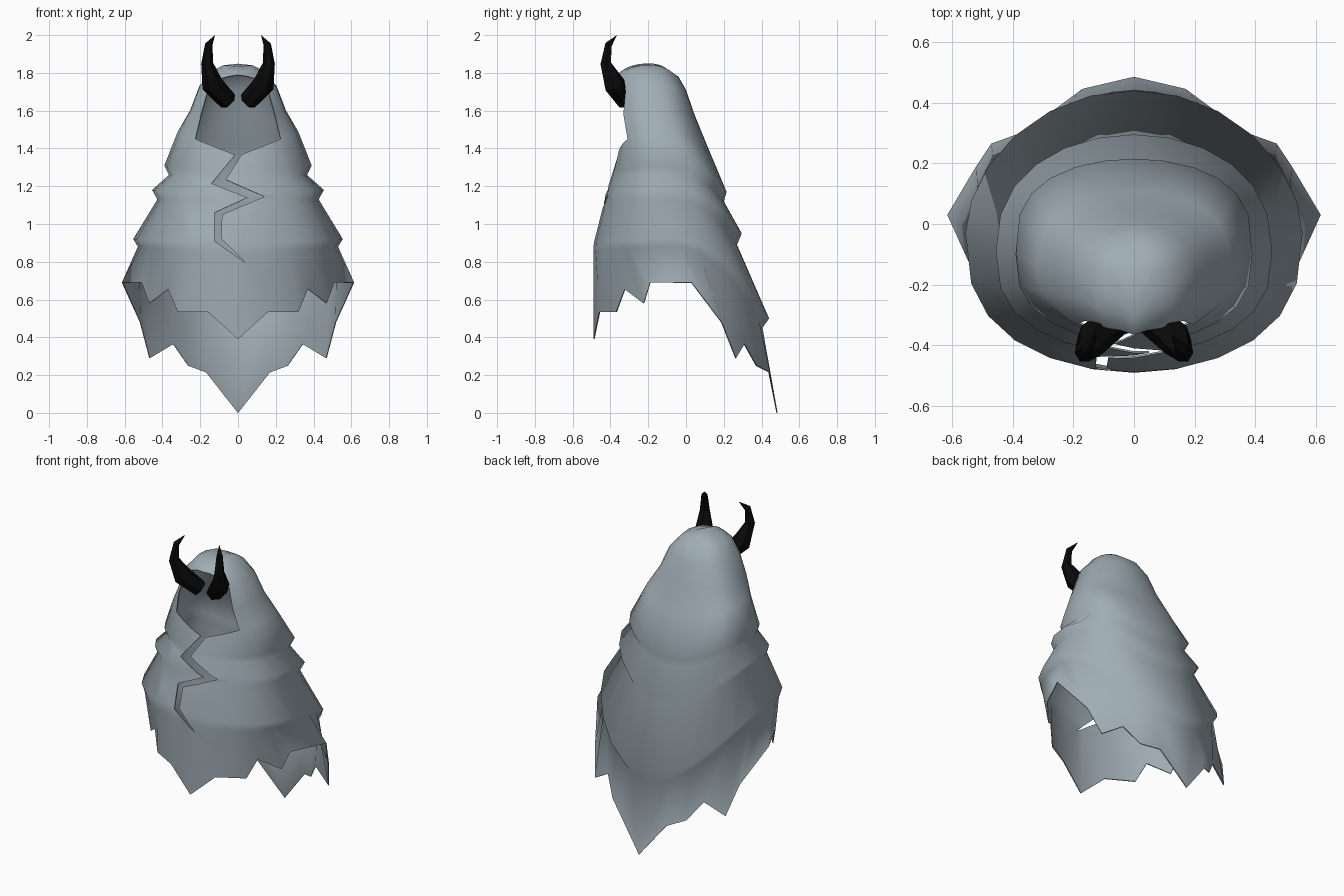
import bpy, bmesh, math
from mathutils import Vector, Matrix

if "Cube" in bpy.data.objects:
    bpy.data.objects.remove(bpy.data.objects["Cube"])


def material(name, col):
    m = bpy.data.materials.new(name)
    m.diffuse_color = (*col, 1)
    m.use_nodes = True
    m.node_tree.nodes["Principled BSDF"].inputs["Base Color"].default_value = m.diffuse_color
    return m


GREY = material("grey cloth", (0.35, 0.42, 0.46))
BLACK = material("black horn", (0.003, 0.003, 0.003))


def finish(bm, name, mat, angle, thickness=0):
    bmesh.ops.recalc_face_normals(bm, faces=bm.faces[:])
    me = bpy.data.meshes.new(name)
    bm.to_mesh(me)
    bm.free()
    me.materials.append(mat)
    ob = bpy.data.objects.new(name, me)
    bpy.context.collection.objects.link(ob)
    bpy.ops.object.select_all(action='DESELECT')
    ob.select_set(True)
    bpy.context.view_layer.objects.active = ob
    if thickness:
        mod = ob.modifiers.new("thickness", 'SOLIDIFY')
        mod.thickness = thickness
        mod.offset = -1
        bpy.ops.object.modifier_apply(modifier=mod.name)
    bpy.ops.object.shade_smooth_by_angle(angle=math.radians(angle))
    return ob


# ---- cloak: half rings from front to back, mirrored ----
N, EDGE = 12, 3          # columns; first column beside the face opening
# half width, y of widest point, front y, back y, z front, z side, z back,
# x of opening, roundness of the back
ROWS = [
    (0.000, -.20, -.365, -.10, 1.79, 1.85, 1.82, 0.0, .75),     # hood ridge
    (0.075, -.20, -.377, -.07, 1.75, 1.842, 1.80, .045, .75),
    (0.130, -.20, -.378, -.04, 1.74, 1.815, 1.78, .085, .75),
    (0.205, -.19, -.374, 0.00, 1.68, 1.73, 1.71, .16, .75),
    (0.255, -.17, -.395, .045, 1.56, 1.60, 1.58, .195, .75),
    (0.320, -.14, -.36, .11, 1.36, 1.487, 1.42, None, .75),     # bottom of opening
    (0.390, -.10, -.39, .215, 1.27, 1.31, 1.17, None, .65),     # first tier edge
    (0.365, -.10, -.395, .200, 1.25, 1.26, 1.12, None, .7),
    (0.455, -.09, -.425, .295, 1.16, 1.18, 0.95, None, .85),    # second tier edge
    (0.427, -.09, -.43, .270, 1.13, 1.13, 0.89, None, .85),
    (0.555, -.03, -.488, .44, 0.90, 0.92, 0.50, None, 1.1),     # third tier edge
    (0.530, -.03, -.490, .405, 0.85, 0.88, 0.45, None, 1.1),
]
HEM = [(0, -.49, .39), (.16, -.46, .535), (.32, -.37, .535), (.37, -.325, .655),
       (.47, -.225, .58), (.51, -.19, .69), (.615, .03, .69), (.52, .19, .48),
       (.47, .265, .29), (.345, .31, .365), (.265, .375, .25), (.17, .445, .215),
       (0, .485, 0)]


def ring_point(row, j):
    w, ym, yf, yb, zf, zs, zb, x0, power = row
    if x0 is None:
        t = math.pi * j / N
    else:
        t0 = math.asin(x0 / w) if w else 0
        t = t0 + (math.pi - t0) * (j - EDGE) / (N - EDGE)
    c, s = math.cos(t), math.sin(t)
    if c > 0:
        # the collar below the face opening is a straight V
        blend = 1 - s if zf == 1.36 else c * c
        return (w * s, ym + (yf - ym) * c ** 0.75, zs + (zf - zs) * blend)
    return (w * s, ym + (yb - ym) * abs(c) ** power, zs + (zb - zs) * c * c)


bm = bmesh.new()
grid = []
for row in ROWS:
    first = 0 if row[7] is None else EDGE
    grid.append({j: bm.verts.new(ring_point(row, j)) for j in range(first, N + 1)})
grid.append({j: bm.verts.new(p) for j, p in enumerate(HEM)})
for a, b in zip(grid, grid[1:]):
    for j in range(N):
        if j in a and j in b:
            bm.faces.new((a[j], a[j + 1], b[j + 1], b[j]))
half = bm.verts[:] + bm.edges[:] + bm.faces[:]
bmesh.ops.mirror(bm, geom=half, matrix=Matrix.Identity(4), merge_dist=0.0005, axis='X')
bmesh.ops.remove_doubles(bm, verts=bm.verts[:], dist=0.0005)

# ---- zigzag tear down the chest, cut along each of its sides ----
TEAR = [(0, 1.385), (-.14, 1.215), (.05, 1.14), (-.125, 1.06), (-.125, .91), (.04, .795),
        (-.09, .925), (-.085, 1.05), (.14, 1.145), (-.065, 1.235), (.03, 1.385)]


def in_tear(x, z):
    inside = False
    for (x1, z1), (x2, z2) in zip(TEAR, TEAR[1:] + TEAR[:1]):
        if (z1 > z) != (z2 > z) and x < x1 + (z - z1) * (x2 - x1) / (z2 - z1):
            inside = not inside
    return inside


def touches(f, p, q):
    xs = [v.co.x for v in f.verts]
    zs = [v.co.z for v in f.verts]
    return (f.calc_center_median().y < -.25
            and min(xs) <= max(p[0], q[0]) and max(xs) >= min(p[0], q[0])
            and min(zs) <= max(p[1], q[1]) and max(zs) >= min(p[1], q[1]))


for p, q in zip(TEAR, TEAR[1:] + TEAR[:1]):
    faces = [f for f in bm.faces if touches(f, p, q)]
    if not faces:
        continue
    edges = {e for f in faces for e in f.edges}
    verts = {v for f in faces for v in f.verts}
    bmesh.ops.bisect_plane(bm, geom=list(verts) + list(edges) + faces, dist=1e-5,
                           plane_co=(p[0], 0, p[1]),
                           plane_no=Vector((q[1] - p[1], 0, p[0] - q[0])).normalized())
gone = []
for f in bm.faces:
    c = f.calc_center_median()
    if c.y < -.25 and in_tear(c.x, c.z):
        gone.append(f)
bmesh.ops.delete(bm, geom=gone, context='FACES')
finish(bm, "hooded_cloak", GREY, 80, 0.006)

# ---- horns: six-sided tapering sweeps ----
HORN = [((.052, -.315, 1.65), .05), ((.137, -.38, 1.74), .058),
        ((.163, -.425, 1.85), .032), ((.155, -.41, 1.95), .02), ((.122, -.366, 2.0), 0)]


def horn(name, side):
    pts = [Vector((p[0] * side, p[1], p[2])) for p, r in HORN]
    bm = bmesh.new()
    rings = []
    for i, (_, r) in enumerate(HORN[:-1]):
        d = (pts[i + 1] - pts[max(i - 1, 0)]).normalized()
        u = Vector((0, 1, 0)).cross(d).normalized()
        v = d.cross(u)
        rings.append([bm.verts.new(pts[i] + r * (math.cos(k * math.pi / 3) * u
                                                 + math.sin(k * math.pi / 3) * v))
                      for k in range(6)])
    tip = bm.verts.new(pts[-1])
    bm.faces.new(rings[0])
    for k in range(6):
        n = (k + 1) % 6
        for a, b in zip(rings, rings[1:]):
            bm.faces.new((a[k], a[n], b[n], b[k]))
        bm.faces.new((rings[-1][k], rings[-1][n], tip))
    finish(bm, name, BLACK, 30)


horn("right_horn", 1)
horn("left_horn", -1)
